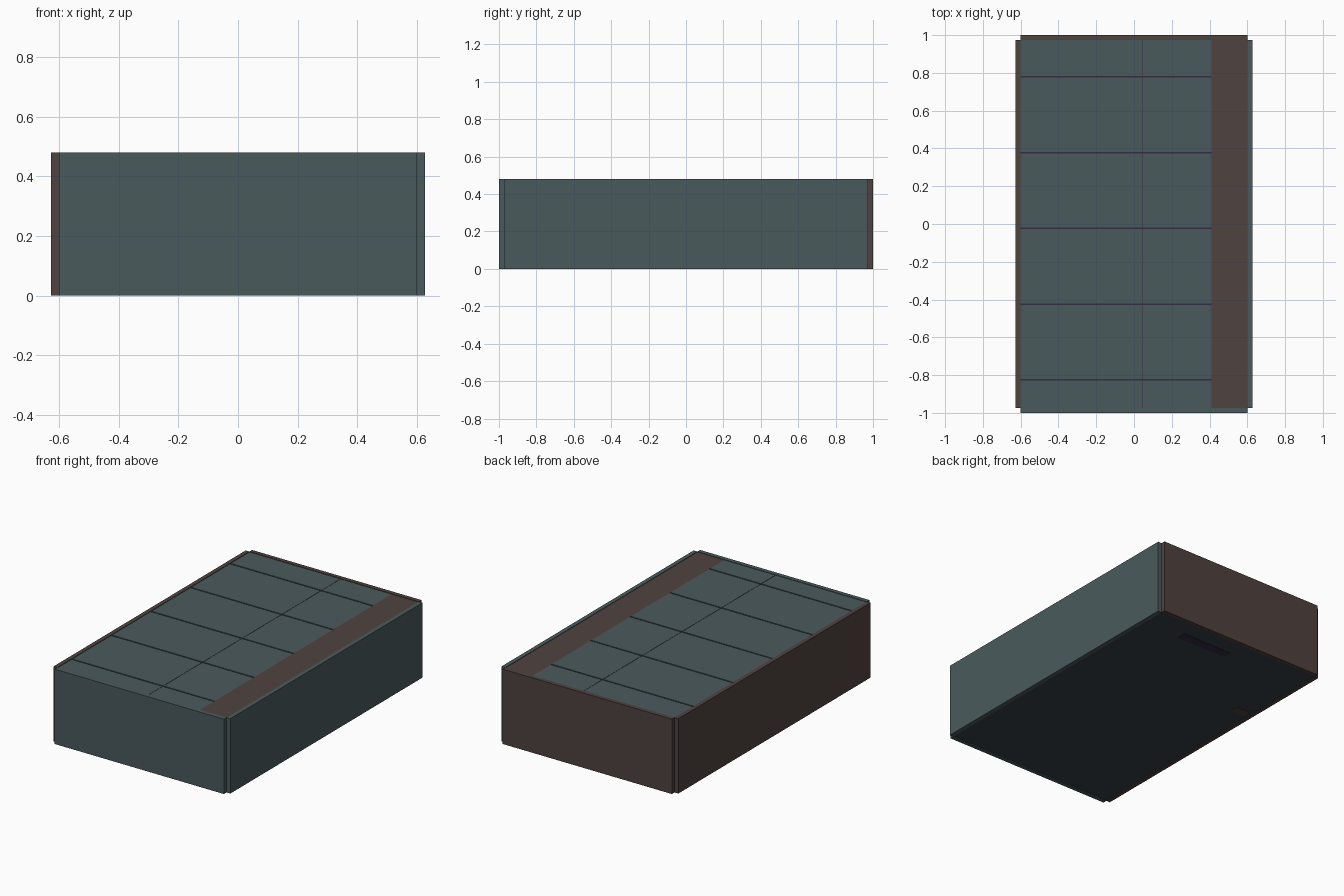
import bpy

old = bpy.data.objects.get("Cube")
if old:
    bpy.data.objects.remove(old, do_unlink=True)


def material(name, rgb):
    m = bpy.data.materials.new(name)
    m.use_nodes = True
    m.diffuse_color = (*rgb, 1)
    m.node_tree.nodes["Principled BSDF"].inputs["Base Color"].default_value = (*rgb, 1)
    return m


teal = material("slate teal", (0.068, 0.102, 0.108))
brown = material("dull brown", (0.078, 0.055, 0.051))
purple = material("dark purple", (0.035, 0.024, 0.058))
dark = material("dark slate", (0.036, 0.053, 0.058))


def box(name, x, y, z, mat):
    """Box from (low, high) ranges on each axis."""
    bpy.ops.mesh.primitive_cube_add(size=1)
    ob = bpy.context.object
    ob.name = name
    ranges = (x, y, z)
    for v in ob.data.vertices:
        v.co = [r[0] if c < 0 else r[1] for r, c in zip(ranges, v.co)]
    ob.data.materials.append(mat)
    return ob


HEIGHT = 0.48
DECK = 0.477
X_IN, X_OUT = 0.6, 0.627
Y_IN, Y_OUT = 0.973, 1.0
wall_z = (0, HEIGHT)

# Four outer walls, meeting in notched corners
box("front_wall", (-X_IN, X_IN), (-Y_OUT, -Y_IN), wall_z, teal)
box("back_wall", (-X_IN, X_IN), (Y_IN, Y_OUT), wall_z, brown)
box("left_wall", (X_IN, X_OUT), (-Y_IN, Y_IN), wall_z, teal)
box("right_wall", (-X_OUT, -X_IN), (-Y_IN, Y_IN), wall_z, brown)

# Underside and the backing that shows through the deck seams
box("bottom_panel", (-X_IN, X_IN), (-Y_IN, Y_IN), (0.004, 0.02), dark)
box("seam_backing", (-X_IN, X_IN), (-Y_IN, Y_IN), (0.44, DECK - 0.004), purple)

# Deck panels in two columns, with narrow seams
rows = [-Y_IN] + [-0.825 + 0.401 * i for i in range(5)] + [Y_IN]
columns = [-X_IN, 0.046, 0.41]
gap = 0.004
for i, (y0, y1) in enumerate(zip(rows, rows[1:])):
    for j, (x0, x1) in enumerate(zip(columns, columns[1:])):
        left = x0 + (gap / 4 if j else 0)
        right = x1 - (0 if j else gap / 4)
        front = y0 + (gap if i else 0)
        back = y1 - (gap if i < len(rows) - 2 else 0)
        box(f"deck_panel_{i + 1}_{j + 1}", (left, right), (front, back), (0.46, DECK), teal)

# Long side strip on the deck
box("deck_strip", (0.41, X_IN), (-Y_IN, Y_IN), (0.46, DECK), brown)

# Thin patches on the underside
box("bottom_patch_back", (-0.03, 0.33), (0.80, 0.86), (0.001, 0.006), purple)
box("bottom_patch_side", (-0.58, -0.48), (0.33, 0.39), (0.001, 0.006), brown)
